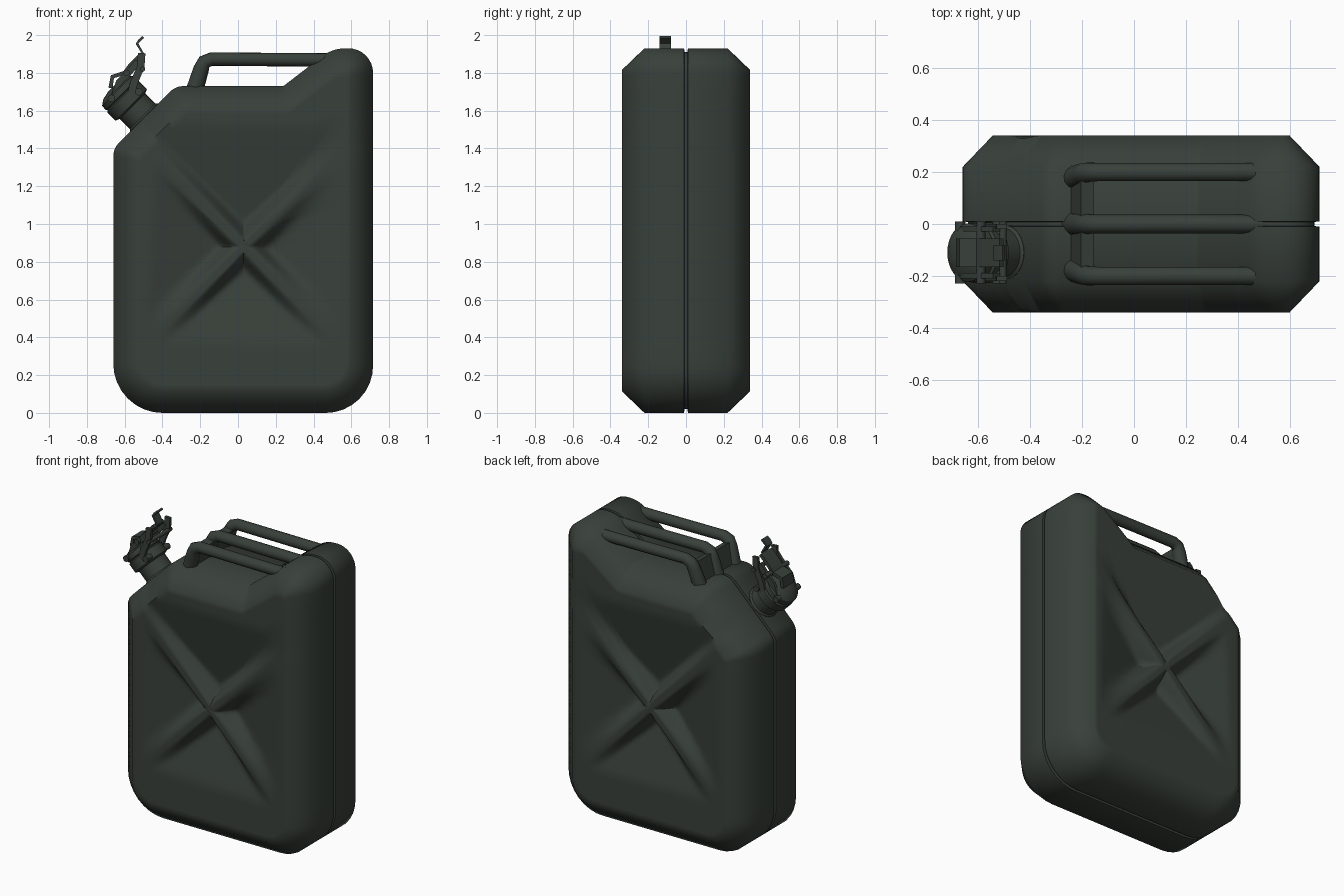
import bpy, bmesh, math
from mathutils import Vector, Matrix

cube = bpy.data.objects.get("Cube")
if cube:
    bpy.data.objects.remove(cube, do_unlink=True)

COLOR = (0.040, 0.051, 0.042, 1)
paint = bpy.data.materials.new("dark green paint")
paint.use_nodes = True
paint.diffuse_color = COLOR
bsdf = paint.node_tree.nodes["Principled BSDF"]
bsdf.inputs["Base Color"].default_value = COLOR
bsdf.inputs["Roughness"].default_value = 0.6


def finish(obj, angle=50):
    obj.data.materials.append(paint)
    bpy.ops.object.select_all(action='DESELECT')
    obj.select_set(True)
    bpy.context.view_layer.objects.active = obj
    if obj.type == 'CURVE':
        bpy.ops.object.convert(target='MESH')
    bpy.ops.object.shade_smooth_by_angle(angle=math.radians(angle))
    return obj


def mesh_object(name, bm, angle=50):
    bmesh.ops.recalc_face_normals(bm, faces=bm.faces)
    mesh = bpy.data.meshes.new(name)
    bm.to_mesh(mesh)
    bm.free()
    obj = bpy.data.objects.new(name, mesh)
    bpy.context.collection.objects.link(obj)
    return finish(obj, angle)


def skin(bm, rings, caps=True):
    """Join closed rings of points with quads and cap both ends."""
    loops = [[bm.verts.new(p) for p in ring] for ring in rings]
    for a, b in zip(loops, loops[1:]):
        for i in range(len(a)):
            j = (i + 1) % len(a)
            bm.faces.new((a[i], a[j], b[j], b[i]))
    if caps:
        bm.faces.new(loops[0])
        bm.faces.new(loops[-1])


def tube(name, points, radius, cyclic=False, radii=None):
    cu = bpy.data.curves.new(name, 'CURVE')
    cu.dimensions = '3D'
    cu.bevel_depth = radius
    cu.bevel_resolution = 4
    cu.use_fill_caps = True
    sp = cu.splines.new('POLY')
    sp.points.add(len(points) - 1)
    for i, p in enumerate(points):
        sp.points[i].co = (*p, 1)
        sp.points[i].radius = radii[i] if radii else 1
    sp.use_cyclic_u = cyclic
    obj = bpy.data.objects.new(name, cu)
    bpy.context.collection.objects.link(obj)
    return finish(obj)


def strap(name, path, y, half_width, thick):
    """Bent strip of sheet metal following an x-z path."""
    pts = [Vector(p) for p in path]
    rings = []
    for i, p in enumerate(pts):
        d = (pts[min(i + 1, len(pts) - 1)] - pts[max(i - 1, 0)]).normalized()
        n = Vector((-d.y, d.x)) * thick / 2
        rings.append([(p.x + s * n.x, y + w * half_width, p.y + s * n.y)
                      for s, w in ((1, 1), (1, -1), (-1, -1), (-1, 1))])
    bm = bmesh.new()
    skin(bm, rings)
    return mesh_object(name, bm, 30)


# Side outline of the can: x, z, corner radius
OUTLINE = [(-0.66, 0, 0.26), (0.715, 0, 0.25), (0.715, 1.93, 0.13), (0.5, 1.93, 0.2),
           (0.24, 1.73, 0.03), (-0.33, 1.73, 0.1), (-0.66, 1.4, 0.1)]


def outline(inset):
    """Outline moved inward, with rounded corners and evenly split edges."""
    n = len(OUTLINE)
    P = [Vector(c[:2]) for c in OUTLINE]
    D = [(P[(i + 1) % n] - P[i]).normalized() for i in range(n)]
    arcs = []
    for i in range(n):
        a, b = D[i - 1], D[i]
        half = a.angle(b) / 2
        na, nb = Vector((-a.y, a.x)), Vector((-b.y, b.x))
        c = P[i] + (na + nb).normalized() * inset / math.cos(half)
        r = max(OUTLINE[i][2] - inset, 0.03)
        t, w = r * math.tan(half), math.cos(half)
        A, B = c - a * t, c + b * t
        arc = []
        for k in range(9):
            s = k / 8
            q0, q1, q2 = (1 - s) ** 2, 2 * s * (1 - s) * w, s * s
            arc.append((A * q0 + c * q1 + B * q2) / (q0 + q1 + q2))
        arcs.append(arc)
    pts = []
    for i in range(n):
        pts += arcs[i]
        end = arcs[(i + 1) % n][0]
        pts += [arcs[i][-1].lerp(end, k / 16) for k in range(1, 16)]
    return pts


# Pressed cross: raised arms with four panels that sink towards the middle
CENTRE = Vector((0.03, 0.88))
ARMS = [Vector(c) - CENTRE for c in
        ((0.53, 1.35), (-0.44, 1.36), (-0.48, 0.38), (0.55, 0.36))]


def cross2(a, b):
    return a.x * b.y - a.y * b.x


def panel_depth(p):
    q = p - CENTRE
    for i, a in enumerate(ARMS):
        b = ARMS[(i + 1) % 4]
        k = cross2(a, b)
        u, v = cross2(q, b) / k, cross2(a, q) / k
        if u >= 0 and v >= 0:
            reach = 1.35 if i == 0 else 1.0
            fall = max(0, 1 - (u + v) / reach)
            d = min(abs(cross2(q, a)) / a.length, abs(cross2(q, b)) / b.length)
            s = min(max((d - 0.02) / 0.075, 0), 1)
            return 0.13 * fall * s * s * (3 - 2 * s)
    return 0


full, inner, groove = outline(0), outline(0.115), outline(0.02)
RINGS = 22
half = []
for k in range(1, RINGS + 1):
    ring = [CENTRE.lerp(p, k / RINGS) for p in inner]
    half.append([(p.x, 0.34 - panel_depth(p), p.y) for p in ring])
for loop, y in ((full, 0.22), (full, 0.01), (groove, 0.008)):
    half.append([(p.x, y, p.y) for p in loop])
other = [[(x, -y, z) for x, y, z in ring] for ring in reversed(half)]
bm = bmesh.new()
skin(bm, half + other)
mesh_object("can_body", bm)

# Three carrying bars and the web that joins their feet
for name, y in (("back", 0.2), ("middle", 0), ("front", -0.2)):
    path = [(-0.235, y * 0.88, 1.69), (-0.195, y * 0.97, 1.82), (-0.178, y, 1.858),
            (-0.14, y, 1.873), (0.52, y, 1.868)]
    tube(name + "_handle_bar", path, 0.036, radii=[1.3, 1.15, 1.05, 1, 1])
strap("handle_web", [(-0.225, 1.70), (-0.18, 1.85)], 0, 0.18, 0.05)

# Spout parts turned around the tilted neck axis
SPOUT_Y = -0.11
BASE = Vector((-0.495, SPOUT_Y, 1.56))
AXIS = Vector((-1, 0, 1)).normalized()
TILT = Matrix.Translation(BASE) @ AXIS.to_track_quat('Z', 'Y').to_matrix().to_4x4()


def lathe(name, profile, sides=32):
    rings = [[TILT @ Vector((r * math.cos(2 * math.pi * i / sides),
                             r * math.sin(2 * math.pi * i / sides), h))
              for i in range(sides)] for r, h in profile]
    bm = bmesh.new()
    skin(bm, rings)
    return mesh_object(name, bm, 40)


lathe("neck", [(0.105, -0.06), (0.105, 0.005), (0.095, 0.015), (0.095, 0.12)])
lathe("neck_collar", [(0.095, 0.09), (0.118, 0.1), (0.118, 0.16), (0.105, 0.17)])
lathe("cap", [(0.108, 0.168), (0.115, 0.175), (0.112, 0.205),
              (0.085, 0.225), (0.04, 0.235)])

# Locking lever: wide plate, narrow thumb hook, side links and pins
strap("lever_plate", [(-0.675, 1.72), (-0.665, 1.78), (-0.60, 1.80), (-0.57, 1.84),
                      (-0.51, 1.90)], SPOUT_Y, 0.055, 0.022)
strap("thumb_hook", [(-0.56, 1.85), (-0.505, 1.905), (-0.535, 1.955), (-0.522, 1.972),
                     (-0.502, 1.99)], SPOUT_Y, 0.03, 0.014)
for side, s in (("back", 1), ("front", -1)):
    y = SPOUT_Y + s * 0.1
    strap(side + "_lever_link", [(-0.51, 1.905), (-0.515, 1.83), (-0.55, 1.75),
                                 (-0.57, 1.67)], y, 0.01, 0.04)
    strap(side + "_cap_link", [(-0.66, 1.66), (-0.63, 1.75), (-0.58, 1.80),
                               (-0.53, 1.86)], y * 0.9 - 0.01, 0.01, 0.035)
for name, x, z, r in (("lower_pin", -0.67, 1.665, 0.02), ("hinge_pin", -0.525, 1.70, 0.02),
                      ("middle_pin", -0.59, 1.80, 0.017), ("upper_pin", -0.505, 1.82, 0.014)):
    tube(name, [(x, SPOUT_Y - 0.12, z), (x, SPOUT_Y + 0.12, z)], r)
